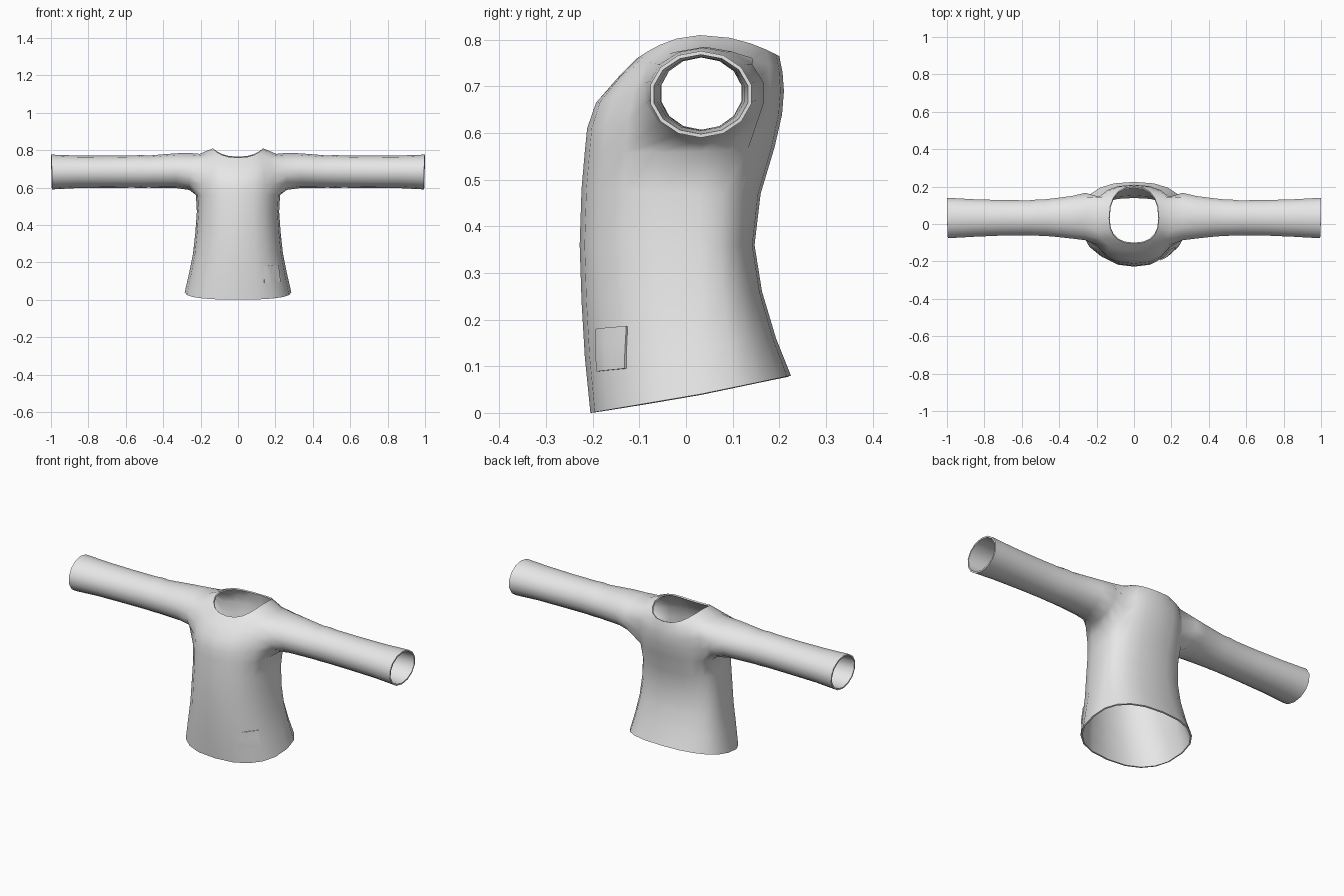
import bpy, bmesh
from math import sin, cos, pi, radians, copysign

cube = bpy.data.objects.get("Cube")
if cube:
    bpy.data.objects.remove(cube, do_unlink=True)

# One plain cloth colour
cloth = bpy.data.materials.new("grey_cloth")
cloth.use_nodes = True
cloth.diffuse_color = (0.8, 0.8, 0.8, 1)
cloth.node_tree.nodes["Principled BSDF"].inputs["Base Color"].default_value = (0.8, 0.8, 0.8, 1)


def make_object(name, bm):
    mesh = bpy.data.meshes.new(name)
    bm.to_mesh(mesh)
    bm.free()
    mesh.materials.append(cloth)
    obj = bpy.data.objects.new(name, mesh)
    bpy.context.collection.objects.link(obj)
    return obj


def finish(obj):
    """Apply the modifiers and smooth the cloth, keeping the rims sharp."""
    bpy.ops.object.select_all(action='DESELECT')
    obj.select_set(True)
    bpy.context.view_layer.objects.active = obj
    for mod in list(obj.modifiers):
        bpy.ops.object.modifier_apply(modifier=mod.name)
    bpy.ops.object.shade_smooth_by_angle(angle=radians(55))


def bridge(bm, a, b, skip=()):
    n = len(a)
    for j in range(n):
        if j not in skip:
            bm.faces.new((a[j], a[(j + 1) % n], b[(j + 1) % n], b[j]))


SEGMENTS = 20
MID_Y = 0.03


def power(v):
    return copysign(abs(v) ** 0.83, v)


def torso_ring(bm, z_front, z_side, z_back, half_width, y_front, y_back):
    ring = []
    for j in range(SEGMENTS):
        a = 2 * pi * j / SEGMENTS
        c, s = power(cos(a)), power(sin(a))
        y = MID_Y + s * (y_back - MID_Y if s > 0 else MID_Y - y_front)
        z = z_side + s * (z_back - z_front) / 2 + s * s * ((z_back + z_front) / 2 - z_side)
        ring.append(bm.verts.new((half_width * c, y, z)))
    return ring


# Torso from hem to neckline: z front, z side, z back, half width, y front, y back
torso = [
    (0.00, 0.04, 0.08, 0.285, -0.205, 0.225),
    (0.12, 0.14, 0.16, 0.262, -0.217, 0.193),
    (0.24, 0.25, 0.26, 0.240, -0.224, 0.163),
    (0.36, 0.36, 0.36, 0.228, -0.228, 0.147),
    (0.48, 0.47, 0.47, 0.220, -0.224, 0.160),
    (0.56, 0.56, 0.57, 0.225, -0.217, 0.190),
    (0.61, 0.63, 0.64, 0.225, -0.212, 0.206),
    (0.665, 0.70, 0.69, 0.222, -0.193, 0.210),
    (0.72, 0.78, 0.73, 0.205, -0.145, 0.207),
    (0.76, 0.81, 0.765, 0.133, -0.105, 0.200),
]
# Sleeve from shoulder to cuff: x, centre y, y radius, centre z, z radius
sleeve = [
    (0.26, 0.040, 0.130, 0.686, 0.099),
    (0.33, 0.036, 0.117, 0.690, 0.093),
    (0.42, 0.035, 0.106, 0.687, 0.089),
    (0.48, 0.034, 0.100, 0.685, 0.086),
    (0.52, 0.034, 0.099, 0.686, 0.088),
    (0.56, 0.033, 0.096, 0.685, 0.086),
    (0.70, 0.033, 0.097, 0.684, 0.086),
    (0.86, 0.032, 0.103, 0.684, 0.087),
    (0.997, 0.032, 0.111, 0.683, 0.093),
]
LOW, HIGH = 5, 8   # torso rings below and above each armhole

bm = bmesh.new()
rings = [torso_ring(bm, *row) for row in torso]
armhole_faces = (18, 19, 0, 1, 8, 9, 10, 11)
for i in range(len(rings) - 1):
    bridge(bm, rings[i], rings[i + 1], armhole_faces if LOW <= i < HIGH else ())

# Sleeves grow out of the two armholes
for side, columns in ((1, (18, 19, 0, 1, 2)), (-1, (12, 11, 10, 9, 8))):
    loop = [rings[LOW][c] for c in columns]
    loop += [rings[r][columns[-1]] for r in range(LOW + 1, HIGH)]
    loop += [rings[HIGH][c] for c in reversed(columns)]
    loop += [rings[r][columns[0]] for r in range(HIGH - 1, LOW, -1)]
    n = len(loop)
    for x, cy, ry, cz, rz in sleeve:
        ring = []
        for k in range(n):
            a = -pi / 2 + 2 * pi * (k - 2) / n
            tilt = 0.003 * (sin(a) + cos(a)) / 1.41 if x > 0.9 else 0
            ring.append(bm.verts.new((side * (x + tilt), cy + ry * cos(a), cz + rz * sin(a))))
        bridge(bm, loop, ring)
        loop = ring

bmesh.ops.recalc_face_normals(bm, faces=bm.faces)
# Make sure the outside of the front hem faces forward
bm.faces.ensure_lookup_table()
front = min(bm.faces, key=lambda f: f.calc_center_median().y)
if front.normal.y > 0:
    bmesh.ops.reverse_faces(bm, faces=bm.faces)
shirt = make_object("shirt", bm)
shell = shirt.modifiers.new("thickness", 'SOLIDIFY')
shell.thickness = 0.008
shell.offset = -1
finish(shirt)

# Small square patch near the left front of the hem
bm = bmesh.new()
STEPS = 5
grid = []
for k in range(STEPS + 1):
    v = k / STEPS
    grid.append([bm.verts.new((0.145 + 0.08 * u, -0.2 + 0.07 * u, 0.088 + 0.092 * v + 0.007 * u))
                 for u in (i / STEPS for i in range(STEPS + 1))])
for k in range(STEPS):
    for i in range(STEPS):
        bm.faces.new((grid[k][i], grid[k][i + 1], grid[k + 1][i + 1], grid[k + 1][i]))
patch = make_object("hem_patch", bm)
wrap = patch.modifiers.new("follow_cloth", 'SHRINKWRAP')
wrap.target = shirt
wrap.wrap_method = 'NEAREST_SURFACEPOINT'
wrap.wrap_mode = 'ABOVE_SURFACE'
wrap.offset = 0.003
plate = patch.modifiers.new("thickness", 'SOLIDIFY')
plate.thickness = 0.005
plate.offset = 0
finish(patch)
